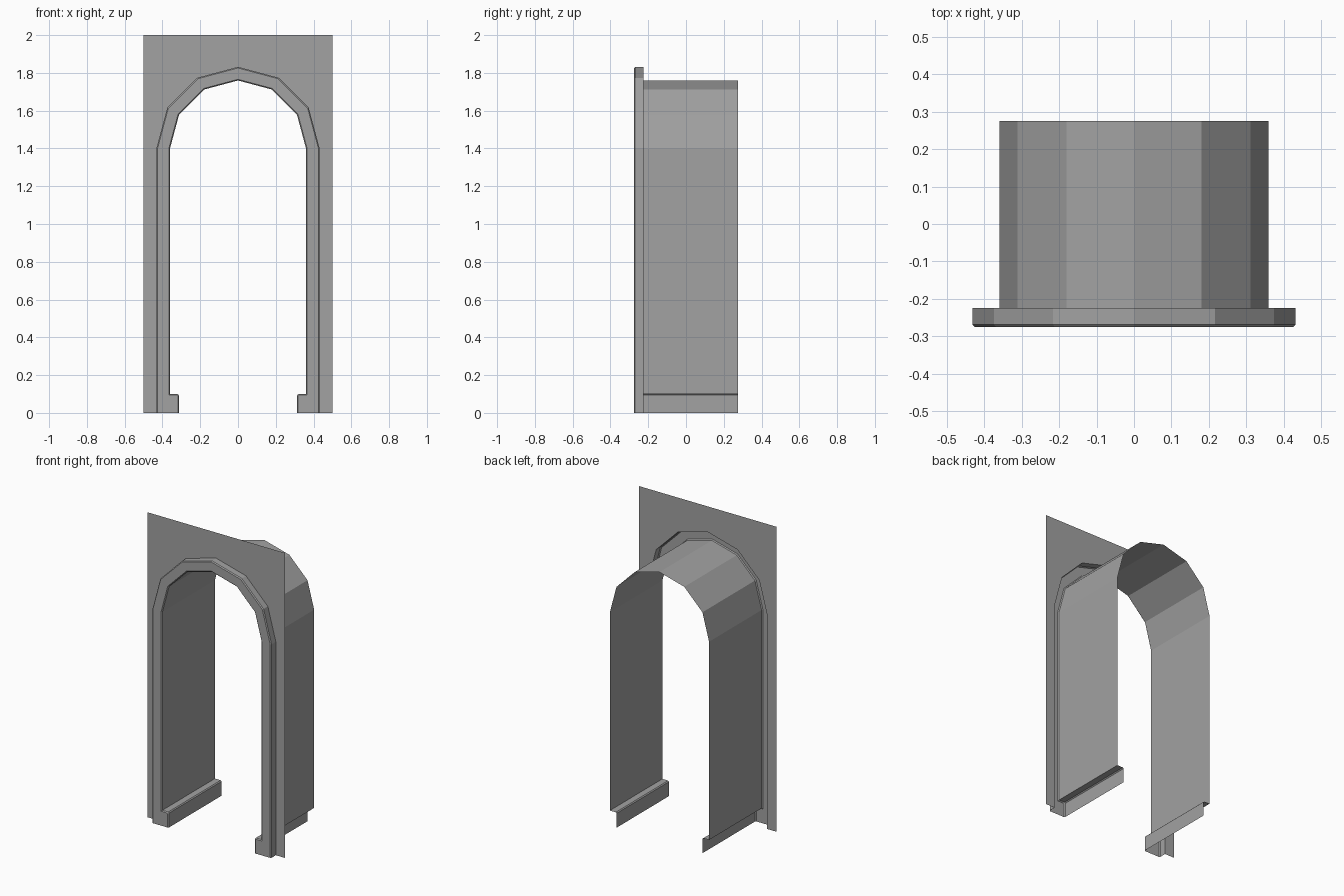
import bpy
import bmesh
from math import sin, cos, pi

cube = bpy.data.objects.get("Cube")
if cube:
    bpy.data.objects.remove(cube)

stone = bpy.data.materials.new("plain grey")
stone.use_nodes = True
grey = (0.36, 0.36, 0.36, 1)
stone.diffuse_color = grey
stone.node_tree.nodes["Principled BSDF"].inputs["Base Color"].default_value = grey

SPRING = 1.4                          # height where the arch begins
FRONT, WALL, BACK = -0.275, -0.225, 0.275
BEVEL = 0.006


def arch(radius, foot=None):
    """Outline from the +x foot over a six-sided arch to the -x foot."""
    foot = foot or [(radius, 0)]
    curve = [(radius * cos(i * pi / 6), SPRING + radius * sin(i * pi / 6))
             for i in range(7)]
    return foot + curve + [(-x, z) for x, z in reversed(foot)]


def opening(grow=0):
    """Inner outline with a small chamfered kerb at each foot."""
    radius, kerb, top = 0.36 + grow, 0.312 + grow, 0.1 - grow
    return arch(radius, [(kerb, 0), (kerb, top - BEVEL),
                         (kerb + BEVEL, top), (radius, top)])


def ring(bm, outline, y):
    return [bm.verts.new((x, y, z)) for x, z in outline]


def bridge(bm, a, b):
    for i in range(len(a) - 1):
        bm.faces.new((a[i], a[i + 1], b[i + 1], b[i]))


def finish(name, bm):
    mesh = bpy.data.meshes.new(name)
    bm.to_mesh(mesh)
    bm.free()
    mesh.materials.append(stone)
    obj = bpy.data.objects.new(name, mesh)
    bpy.context.collection.objects.link(obj)


# Thin front wall with the arch cut out
bm = bmesh.new()
edge = ring(bm, [(0.5, 0), (0.5, 2), (-0.5, 2), (-0.5, 0)], WALL)
hole = ring(bm, arch(0.432), WALL)
bm.faces.new(hole + edge[::-1])
finish("front_wall", bm)

# Raised frame: open-backed shell with bevelled front edges
bm = bmesh.new()
rings = [ring(bm, arch(0.432), WALL),
         ring(bm, arch(0.432), FRONT + BEVEL),
         ring(bm, arch(0.432 - BEVEL), FRONT)]
inner = [ring(bm, opening(BEVEL), FRONT),
         ring(bm, opening(), FRONT + BEVEL),
         ring(bm, opening(), WALL)]
for part in (rings, inner):
    for a, b in zip(part, part[1:]):
        bridge(bm, a, b)
bm.faces.new(inner[0] + rings[-1][::-1])
bmesh.ops.recalc_face_normals(bm, faces=bm.faces)
front = max(bm.faces, key=lambda f: len(f.verts))
if front.normal.y > 0:
    bmesh.ops.reverse_faces(bm, faces=bm.faces)
finish("arch_frame", bm)

# Passage lining with kerbs, facing inward
bm = bmesh.new()
bridge(bm, ring(bm, opening(), WALL), ring(bm, opening(), BACK))
finish("passage_lining", bm)
